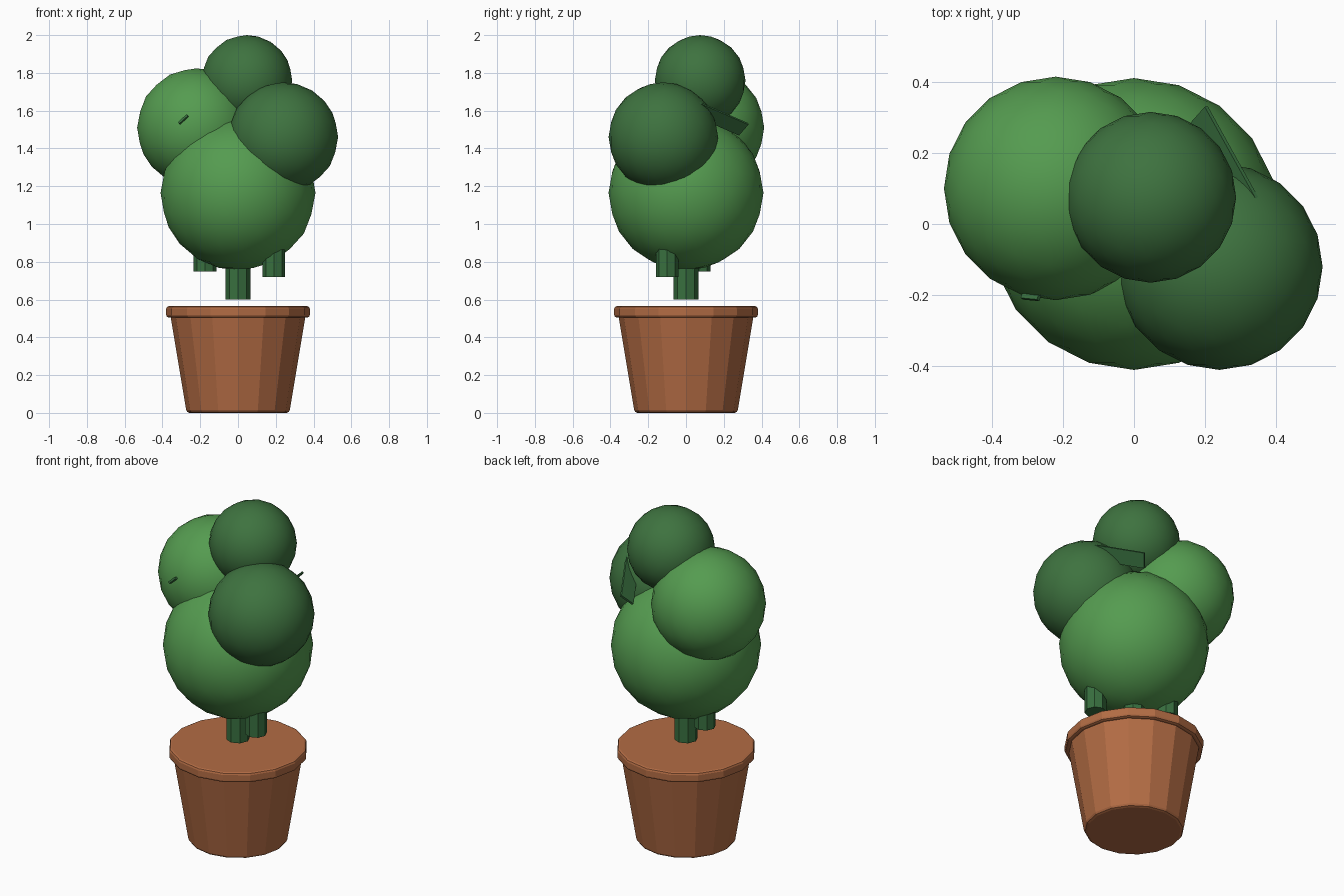
import bpy
from mathutils import Vector, Matrix

if "Cube" in bpy.data.objects:
    bpy.data.objects.remove(bpy.data.objects["Cube"])


def material(name, rgb):
    m = bpy.data.materials.new(name)
    m.diffuse_color = (*rgb, 1)
    m.use_nodes = True
    m.node_tree.nodes["Principled BSDF"].inputs["Base Color"].default_value = m.diffuse_color
    return m


TERRACOTTA = material("terracotta", (0.45, 0.15, 0.058))
LIGHT = material("light_green", (0.09, 0.33, 0.08))
DARK = material("dark_green", (0.048, 0.17, 0.05))
STEM = material("stem_green", (0.04, 0.16, 0.05))


def finish(name, mat, bevel=0):
    ob = bpy.context.object
    ob.name = name
    ob.data.materials.append(mat)
    if bevel:
        b = ob.modifiers.new("bevel", "BEVEL")
        b.width = bevel
        b.segments = 2
        b.limit_method = "ANGLE"
        b.angle_limit = 0.8
    return ob


def tapered(name, r1, r2, z1, z2, sides, mat, xy=(0, 0), bevel=0):
    bpy.ops.mesh.primitive_cone_add(vertices=sides, radius1=r1, radius2=r2, depth=z2 - z1,
                                    location=(*xy, (z1 + z2) / 2))
    return finish(name, mat, bevel)


def ball(name, centre, radius, mat):
    bpy.ops.mesh.primitive_ico_sphere_add(subdivisions=3, radius=radius, location=centre)
    bpy.ops.object.shade_smooth()
    return finish(name, mat)


def leaf(name, corner, along, across, thickness=0.012):
    """Thin plate spanned by two edges from one corner."""
    u, v = Vector(along), Vector(across)
    v -= v.project(u)
    n = u.cross(v).normalized()
    bpy.ops.mesh.primitive_cube_add(size=1)
    ob = finish(name, STEM)
    m = Matrix((u, v, n * thickness)).transposed().to_4x4()
    m.translation = Vector(corner) + (u + v) / 2
    ob.data.transform(m)
    return ob


# Pot and rim
tapered("pot_body", 0.272, 0.36, 0, 0.53, 16, TERRACOTTA, bevel=0.015)
tapered("pot_rim", 0.38, 0.38, 0.505, 0.565, 16, TERRACOTTA, bevel=0.013)

# Stems
tapered("main_stem", 0.065, 0.065, 0.60, 1.15, 8, STEM)
tapered("left_stem", 0.06, 0.06, 0.748, 1.15, 8, STEM, (-0.175, 0.07))
tapered("right_stem", 0.06, 0.06, 0.72, 1.1, 8, STEM, (0.19, -0.10))

# Foliage balls
ball("lower_foliage", (0, 0, 1.165), 0.41, LIGHT)
ball("left_foliage", (-0.22, 0.10, 1.51), 0.314, LIGHT)
ball("right_foliage", (0.24, -0.12, 1.46), 0.29, DARK)
ball("top_foliage", (0.047, 0.075, 1.76), 0.24, DARK)

# Flat leaves poking out of the foliage
leaf("back_leaf", (0.203, 0.33, 1.53), (0.15, -0.27, 0.118), (-0.05, -0.04, -0.062))
leaf("front_leaf", (-0.315, -0.21, 1.535), (0.10, 0.28, -0.08), (0.05, 0.008, 0.038))
